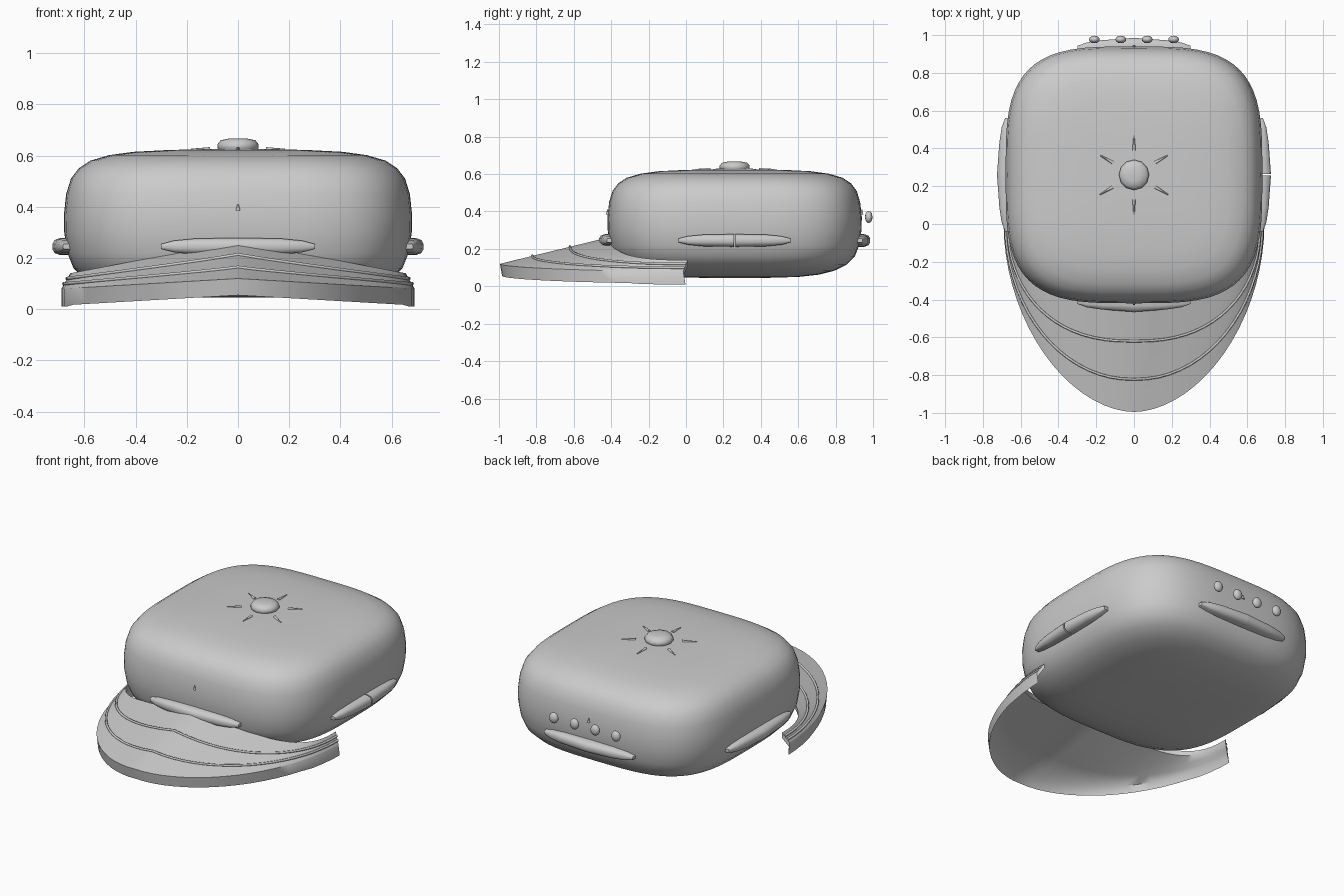
import bpy
import bmesh
from math import sin, cos, pi, radians
from mathutils import Vector, Matrix

cube = bpy.data.objects.get("Cube")
if cube:
    bpy.data.objects.remove(cube)

grey = bpy.data.materials.new("plain grey")
grey.use_nodes = True
COLOUR = (0.6, 0.6, 0.6, 1)
grey.diffuse_color = COLOUR
grey.node_tree.nodes["Principled BSDF"].inputs["Base Color"].default_value = COLOUR

CY = 0.26   # crown centre along y


def finish(name, bm, angle=40):
    bmesh.ops.recalc_face_normals(bm, faces=bm.faces)
    mesh = bpy.data.meshes.new(name)
    bm.to_mesh(mesh)
    bm.free()
    obj = bpy.data.objects.new(name, mesh)
    bpy.context.collection.objects.link(obj)
    mesh.materials.append(grey)
    bpy.ops.object.select_all(action='DESELECT')
    obj.select_set(True)
    bpy.context.view_layer.objects.active = obj
    bpy.ops.object.shade_smooth_by_angle(angle=radians(angle))
    return obj


def loft(bm, rings, closed=True):
    """Skin rings of points; cap both ends."""
    rows = [[bm.verts.new(p) for p in ring] for ring in rings]
    n = len(rows[0])
    for a, b in zip(rows, rows[1:]):
        for i in range(n if closed else n - 1):
            j = (i + 1) % n
            bm.faces.new((a[i], a[j], b[j], b[i]))
    bm.faces.new(rows[0])
    bm.faces.new(rows[-1])


def spow(v, e):
    return abs(v) ** e * (1 if v >= 0 else -1)


# Crown: rounded square section swept through a soft height profile
profile = [(0.25, 0.045), (0.5, 0.05), (0.66, 0.062), (0.78, 0.082), (0.88, 0.115),
           (0.945, 0.16), (0.98, 0.22), (0.998, 0.3), (1, 0.37), (0.987, 0.45),
           (0.96, 0.51), (0.915, 0.55), (0.85, 0.58), (0.74, 0.602),
           (0.6, 0.615), (0.4, 0.622), (0.15, 0.626)]
bm = bmesh.new()
SEG = 64
loft(bm, [[(0.68 * r * spow(cos(2 * pi * i / SEG), 2 / 3.5),
            CY + 0.68 * r * spow(sin(2 * pi * i / SEG), 2 / 3.5), z)
           for i in range(SEG)] for r, z in profile])
finish("crown", bm, 60)


# Visor: sloping shell between the crown and a pointed oval rim
def visor_point(a, t):
    s, c = sin(a), max(cos(a), 0)
    xi, yi = 0.655 * spow(s, 2 / 2.8), 0.01 - 0.41 * c ** (2 / 2.8)
    xo, yo = 0.69 * spow(s, 2 / 1.85), -0.015 - 0.98 * c ** (2 / 1.85)
    zi = 0.265 - 0.19 * abs(xi)
    zo = 0.12 - 0.058 * abs(xo)
    return Vector((xi + (xo - xi) * t, yi + (yo - yi) * t, zi + (zo - zi) * t))


angles = [pi / 2 * i / 18 for i in range(-18, 19)]
bm = bmesh.new()
rings = []
for a in angles:
    top = [visor_point(a, t) for t in (0, 0.37, 0.71, 0.97, 1)]
    rim = top[-1]
    low = rim + Vector((0, 0.012, -0.065 if abs(a) < 1.3 else -0.07))
    under = [visor_point(a, t) - Vector((0, 0, 0.03)) for t in (0.9, 0.6, 0.3, 0)]
    rings.append(top + [low] + under)
loft(bm, rings)
finish("visor", bm, 50)


# Stitched seams and spikes are tapered tubes
def tube(name, points, radii, bevel):
    curve = bpy.data.curves.new(name, 'CURVE')
    curve.dimensions = '3D'
    curve.bevel_depth = bevel
    curve.bevel_resolution = 1
    curve.use_fill_caps = True
    spline = curve.splines.new('POLY')
    spline.points.add(len(points) - 1)
    for sp, p, r in zip(spline.points, points, radii):
        sp.co = (*p, 1)
        sp.radius = r
    obj = bpy.data.objects.new(name, curve)
    bpy.context.collection.objects.link(obj)
    curve.materials.append(grey)


for k, t in enumerate((0.37, 0.71)):
    path = [visor_point(a, t) + Vector((0, 0, 0.002)) for a in angles]
    tube(f"visor_seam_{k + 1}", path, [1] * len(path), 0.007)


# Side, front and back trim: long lozenges bowed outward from the crown
def trim(name, turn, split=False):
    stations = [(-0.3, 0.01, 0.008), (-0.25, 0.023, 0.026), (-0.17, 0.031, 0.038),
                (-0.004, 0.034, 0.05)]
    bm = bmesh.new()
    mirrored = [(-u, h, d) for u, h, d in reversed(stations)]
    parts = [stations, mirrored] if split else [stations + mirrored]
    for part in parts:
        rings = []
        for u, h, d in part:
            rings.append([(u, -(0.635 + 0.045 * k + (d - 0.005) * o), 0.245 + h * v)
                          for k, o, v in ((0, 0, -1), (1, 0.3, -1), (1, 0.8, -0.75),
                                          (1, 1, -0.3), (1, 1, 0.3), (1, 0.8, 0.75),
                                          (1, 0.3, 1), (0, 0, 1))])
        loft(bm, rings)
    bmesh.ops.transform(bm, verts=bm.verts, matrix=Matrix.Translation((0, CY, 0))
                        @ Matrix.Rotation(radians(turn), 4, 'Z'))
    finish(name, bm, 50)


trim("front_trim", 0)
trim("left_trim", 90, split=True)
trim("back_trim", 180)
trim("right_trim", 270)


# Rounded studs: top button and the row behind
def blob(name, centre, size, u=12, v=8):
    bm = bmesh.new()
    bmesh.ops.create_uvsphere(bm, u_segments=u, v_segments=v, radius=1)
    for vert in bm.verts:
        vert.co = Vector(centre) + vert.co * Vector(size)
    finish(name, bm, 60)


bm = bmesh.new()
loft(bm, [[(r * cos(2 * pi * i / 12), CY + r * sin(2 * pi * i / 12), z) for i in range(12)]
          for r, z in ((0.065, 0.61), (0.08, 0.63), (0.08, 0.645), (0.068, 0.66), (0.035, 0.667))])
finish("top_button", bm, 60)
for i in range(4):
    blob(f"back_stud_{i + 1}", (-0.21 + 0.14 * i, 0.977, 0.37), (0.029, 0.02, 0.032))

# Six spikes around the button, and small eyelets front and back
for i in range(6):
    d = Vector((cos(pi / 6 + i * pi / 3), sin(pi / 6 + i * pi / 3), 0))
    base = Vector((0, CY, 0.625))
    tube(f"top_spike_{i + 1}", [base + d * 0.13, base + d * 0.21], [1, 0.3], 0.009)
for name, y in (("front_eyelet", -0.42), ("back_eyelet", 0.94)):
    tube(name, [(0, y, 0.385), (0, y, 0.41)], [1, 0.3], 0.009)
